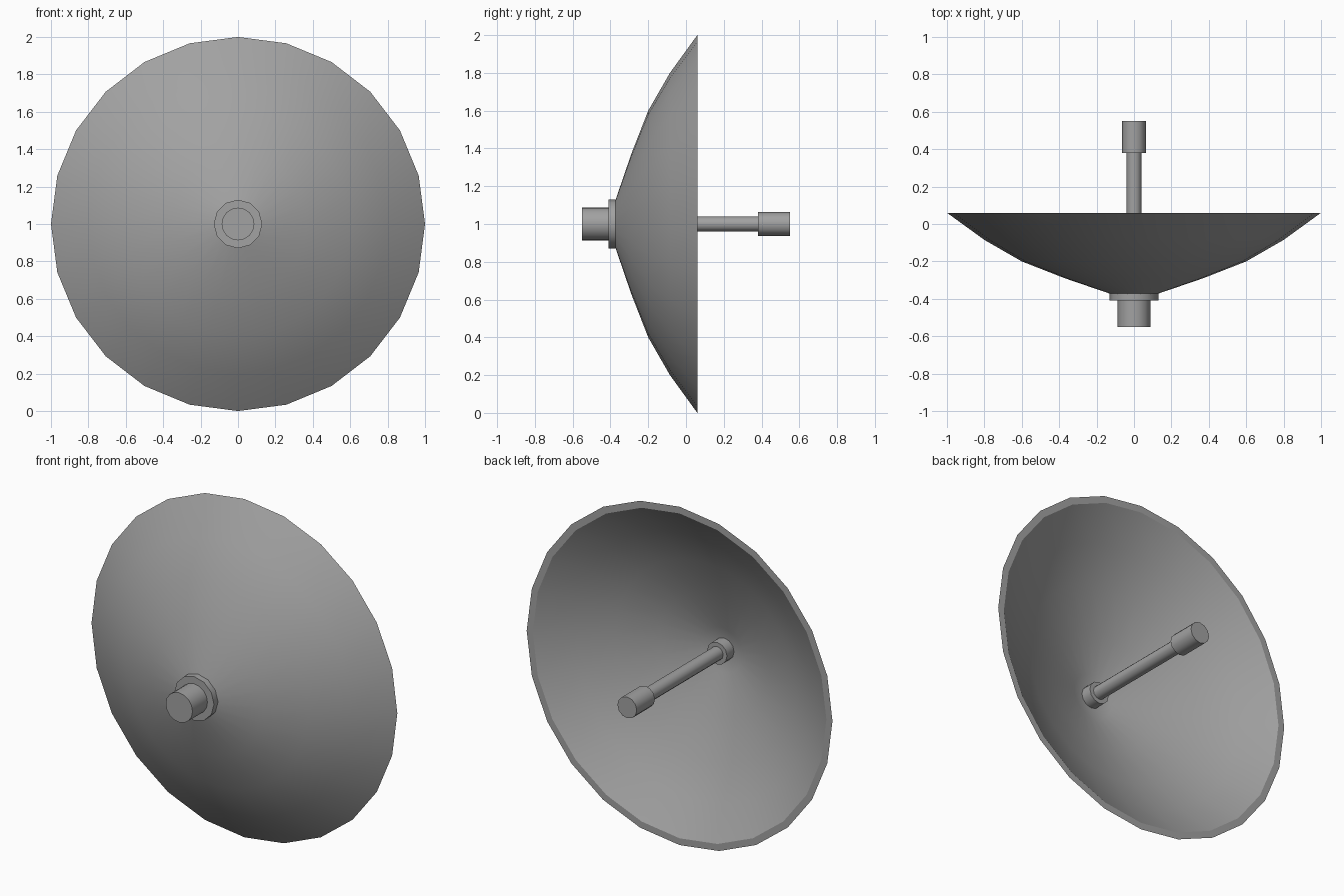
import bpy, bmesh, math

if "Cube" in bpy.data.objects:
    bpy.data.objects.remove(bpy.data.objects["Cube"])

grey = bpy.data.materials.new("satin grey")
grey.diffuse_color = (0.36, 0.36, 0.36, 1)
grey.use_nodes = True
grey.node_tree.nodes["Principled BSDF"].inputs["Base Color"].default_value = grey.diffuse_color


def lathe(name, profile, sides):
    """Spin (radius, y) points round the y axis at z = 1; radius 0 makes a pole."""
    bm = bmesh.new()
    rings = []
    for r, y in profile:
        if r == 0:
            rings.append([bm.verts.new((0, y, 1))])
        else:
            rings.append([bm.verts.new((r * math.cos(2 * math.pi * i / sides), y,
                                        1 + r * math.sin(2 * math.pi * i / sides)))
                          for i in range(sides)])
    for a, b in zip(rings, rings[1:]):
        for i in range(sides):
            j = (i + 1) % sides
            quad = [a[i % len(a)], a[j % len(a)], b[j % len(b)], b[i % len(b)]]
            bm.faces.new(list(dict.fromkeys(quad)))
    bmesh.ops.recalc_face_normals(bm, faces=bm.faces)
    mesh = bpy.data.meshes.new(name)
    bm.to_mesh(mesh)
    bm.free()
    mesh.materials.append(grey)
    obj = bpy.data.objects.new(name, mesh)
    bpy.context.collection.objects.link(obj)
    bpy.ops.object.select_all(action='DESELECT')
    obj.select_set(True)
    bpy.context.view_layer.objects.active = obj
    bpy.ops.object.shade_smooth_by_angle(angle=math.radians(35))
    return obj


def cylinder(name, r, y0, y1, sides):
    return lathe(name, [(0, y0), (r, y0), (r, y1), (0, y1)], sides)


# Dish shell: outer curve, flat rim, inner curve
outer = [(0, -0.40), (0.13, -0.372), (0.37, -0.29), (0.6, -0.2), (0.8, -0.085), (1, 0.06)]
inner = [(0.96, 0.06), (0.78, -0.065), (0.585, -0.172), (0.36, -0.26), (0.13, -0.342), (0, -0.37)]
lathe("dish", outer + inner, 24)

# Mount behind the dish
cylinder("mount_flange", 0.13, -0.41, -0.36, 12)
cylinder("mount_hub", 0.0875, -0.55, -0.40, 16)

# Feed inside the dish
cylinder("feed_collar", 0.065, -0.38, -0.29, 12)
cylinder("feed_rod", 0.04, -0.38, 0.39, 12)
cylinder("feed_horn", 0.063, 0.38, 0.55, 12)
